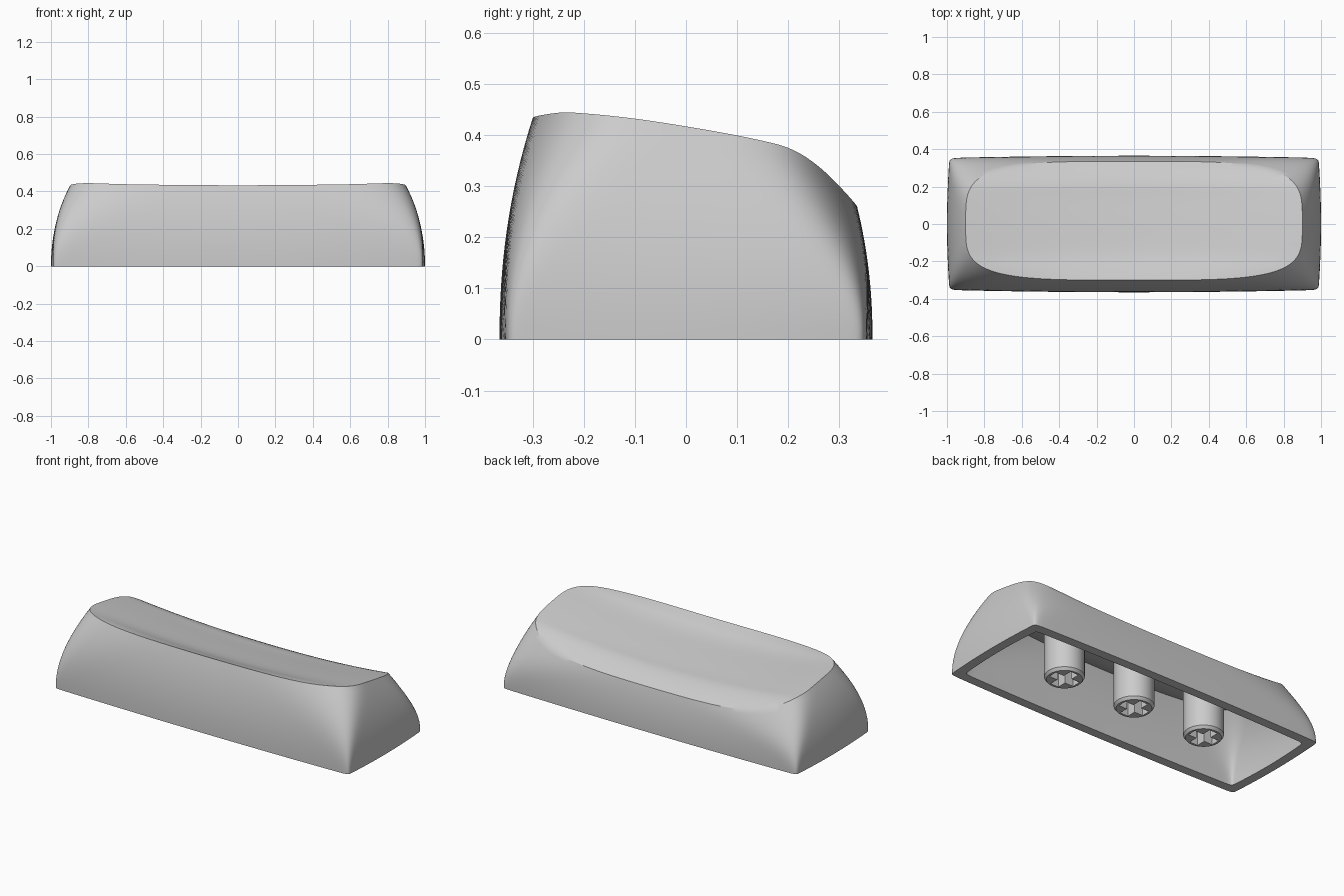
import bpy, bmesh, math

if "Cube" in bpy.data.objects:
    bpy.data.objects.remove(bpy.data.objects["Cube"])

SIDE, WALL, TOP = 48, 16, 22      # columns per side, rings up the wall, rings across the top
THICK, ROOF = 0.055, 0.07         # shell thickness at the skirt and under the top


def top_z(x, y):
    """Tilted top with a bowl-like dish that rolls off at the front and back edges."""
    z = 0.40 - 0.165 * y - 0.1 * y * y + 0.021 * x * x
    z -= 3.1 * max(0, y - 0.18) ** 2
    z += 0.3 * max(0, -0.12 - y) ** 2 - 2.7 * max(0, -0.22 - y) ** 2
    q = (y - 0.0175) / 0.3175
    return z - 0.045 * max(0, 1 - (x / 0.9) ** 2) * max(0, 1 - q ** 4)


# Directions around a square, denser toward the corners
steps = [math.sin(math.pi * (i / SIDE - 0.5)) for i in range(SIDE)]
dirs = ([(s, -1) for s in steps] + [(1, s) for s in steps] +
        [(-s, 1) for s in steps] + [(-1, -s) for s in steps])


def outline(d, t, inset):
    """Point on the superellipse outline at height fraction t; the sides bow slightly at the base."""
    u, v = d
    n = 1 / (1 / 60 + (1 / 4 - 1 / 60) * t ** 1.8)
    k = (abs(u) ** n + abs(v) ** n) ** (-1 / n)
    bend = t ** 2.15
    hx = (1 - 0.1 * bend) * (1 - 0.014 * v * v * (1 - t)) - inset
    hy = (0.365 - (0.065 if v < 0 else 0.03) * bend) * (1 - 0.035 * u * u * (1 - t)) - inset
    return u * k * hx, v * k * hy


def shell(bm, inset, drop):
    """Skirt and top as one grid of rings; returns the bottom ring."""
    rim = [outline(d, 1, inset) for d in dirs]
    rings = []
    for j in range(WALL + 1):
        t = j / WALL
        ring = []
        for d, r in zip(dirs, rim):
            x, y = outline(d, t, inset)
            ring.append(bm.verts.new((x, y, t * (top_z(*r) - drop))))
        rings.append(ring)
    for j in range(1, TOP):
        k = 1 - j / TOP
        rings.append([bm.verts.new((x * k, y * k, top_z(x * k, y * k) - drop)) for x, y in rim])
    for a, b in zip(rings, rings[1:]):
        bridge(bm, a, b)
    centre = bm.verts.new((0, 0, top_z(0, 0) - drop))
    last = rings[-1]
    for i in range(len(last)):
        bm.faces.new((last[i], last[(i + 1) % len(last)], centre))
    return rings[0]


def bridge(bm, a, b):
    for i in range(len(a)):
        k = (i + 1) % len(a)
        bm.faces.new((a[i], a[k], b[k], b[i]))


def finish(bm, name):
    bmesh.ops.recalc_face_normals(bm, faces=bm.faces)
    me = bpy.data.meshes.new(name)
    bm.to_mesh(me)
    bm.free()
    ob = bpy.data.objects.new(name, me)
    bpy.context.collection.objects.link(ob)
    return ob


def smooth(ob):
    bpy.ops.object.select_all(action='DESELECT')
    ob.select_set(True)
    bpy.context.view_layer.objects.active = ob
    bpy.ops.object.shade_smooth_by_angle(angle=math.radians(30))


def stack(name, rings):
    """Closed solid from a stack of matching rings."""
    bm = bmesh.new()
    loops = [[bm.verts.new(p) for p in r] for r in rings]
    for a, b in zip(loops, loops[1:]):
        bridge(bm, a, b)
    bm.faces.new(loops[0])
    bm.faces.new(loops[-1])
    return finish(bm, name)


# Hollow cap: outer and inner shells joined by the bottom lip
bm = bmesh.new()
bridge(bm, shell(bm, 0, 0), shell(bm, THICK, ROOF))
smooth(finish(bm, "key_cap"))


# Three stems with cross-shaped sockets
def circle(x0, r, z, n=48):
    return [(x0 + r * math.cos(2 * math.pi * i / n), r * math.sin(2 * math.pi * i / n), z)
            for i in range(n)]


def cross(x0, z, arm=0.083, w=0.027):
    quarter = [(arm, -w), (arm, w), (w, w)]
    pts = []
    for c, s in ((1, 0), (0, 1), (-1, 0), (0, -1)):
        pts += [(x0 + c * x - s * y, s * x + c * y, z) for x, y in quarter]
    return pts


for label, x0 in (("left", -0.486), ("middle", 0), ("right", 0.486)):
    stem = stack(label + "_stem", [circle(x0, 0.097, 0), circle(x0, 0.109, 0.016),
                                   circle(x0, 0.109, 0.315)])
    cutter = stack(label + "_socket_cutter", [cross(x0, -0.05), cross(x0, 0.17)])
    cutter.hide_render = True
    mod = stem.modifiers.new("socket", 'BOOLEAN')
    mod.operation = 'DIFFERENCE'
    mod.solver = 'EXACT'
    mod.object = cutter
    smooth(stem)
    bpy.ops.object.modifier_apply(modifier=mod.name)
    bpy.data.objects.remove(cutter)
